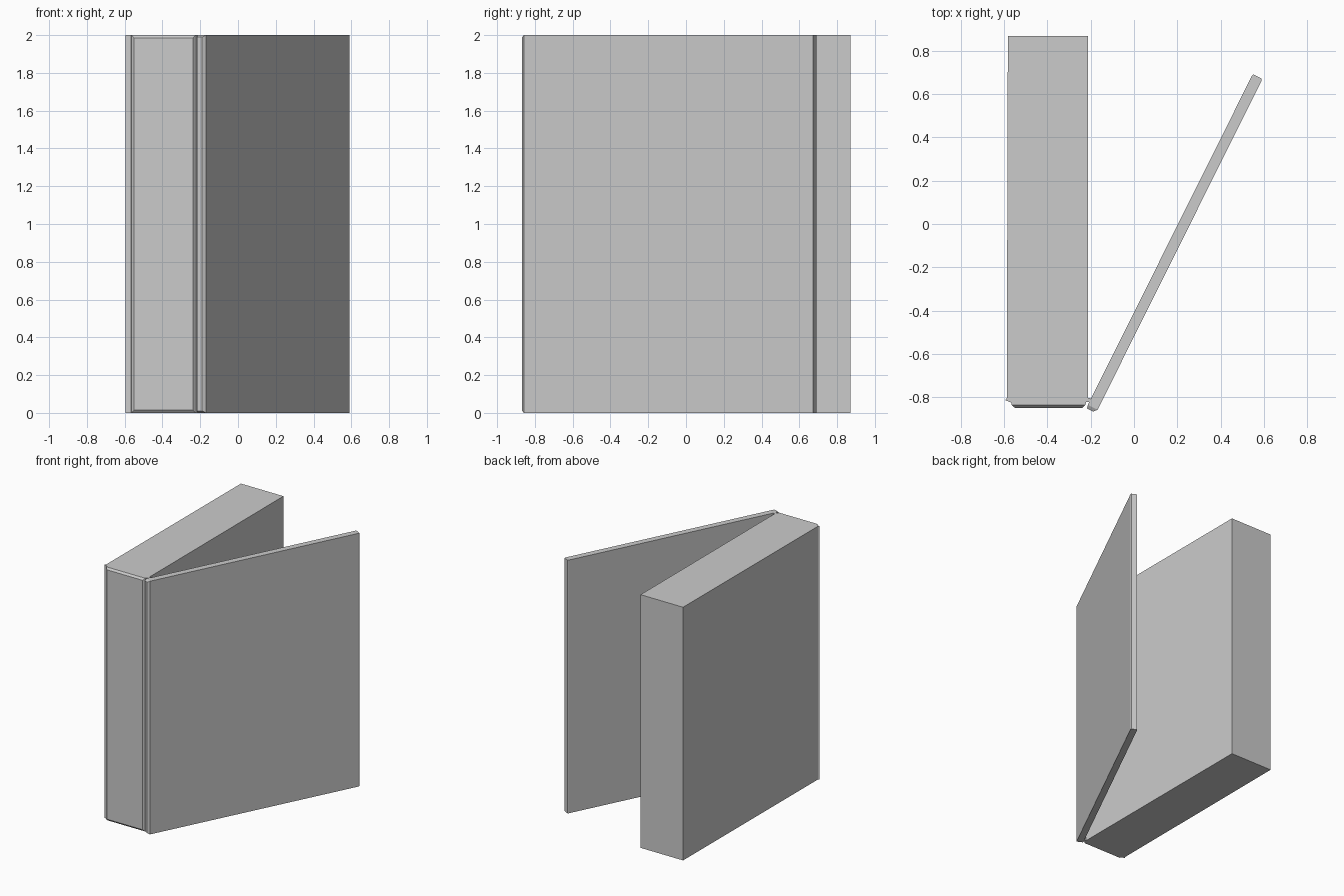
import bpy
import bmesh
import math
from mathutils import Vector

if "Cube" in bpy.data.objects:
    bpy.data.objects.remove(bpy.data.objects["Cube"])


def loft(name, origin, angle, sections):
    """Join rectangular sections (u, v0, v1, z0, z1) along direction u."""
    u_dir = Vector((math.cos(angle), math.sin(angle), 0))
    v_dir = Vector((math.sin(angle), -math.cos(angle), 0))
    bm = bmesh.new()
    rings = []
    for u, v0, v1, z0, z1 in sections:
        base = Vector((*origin, 0)) + u_dir * u
        rings.append([bm.verts.new(base + v_dir * v + Vector((0, 0, z)))
                      for v, z in ((v0, z0), (v1, z0), (v1, z1), (v0, z1))])
    for a, b in zip(rings, rings[1:]):
        for i in range(4):
            j = (i + 1) % 4
            bm.faces.new((a[i], a[j], b[j], b[i]))
    bm.faces.new(rings[0])
    bm.faces.new(rings[-1])
    bmesh.ops.recalc_face_normals(bm, faces=bm.faces)
    mesh = bpy.data.meshes.new(name)
    bm.to_mesh(mesh)
    bm.free()
    obj = bpy.data.objects.new(name, mesh)
    bpy.context.collection.objects.link(obj)
    return obj


UP = math.radians(90)

# Thick block, slightly wider toward the spine
loft("block", (0, 0), UP, [
    (0.87, -0.583, -0.212, 0, 2),
    (-0.812, -0.588, -0.212, 0, 2)])

# Spine with flared back edge and bevelled front face
loft("spine", (0, 0), UP, [
    (-0.805, -0.588, -0.212, 0, 2),
    (-0.815, -0.595, -0.212, 0, 2),
    (-0.825, -0.567, -0.222, 0, 2),
    (-0.837, -0.565, -0.225, 0, 2),
    (-0.85, -0.55, -0.238, 0.015, 1.985)])

# Narrow hinge strip joining block and cover
loft("hinge", (0, 0), UP, [
    (-0.805, -0.225, -0.2, 0, 2),
    (-0.822, -0.225, -0.2, 0, 2)])

# Open cover, bevelled at the hinge end
loft("cover", (-0.205, -0.82), math.atan2(1.515, 0.755), [
    (-0.035, 0.004, 0.035, 0.01, 1.99),
    (-0.018, 0, 0.05, 0, 2),
    (1.682, 0, 0.05, 0, 2),
    (1.69, 0.002, 0.046, 0, 2)])
